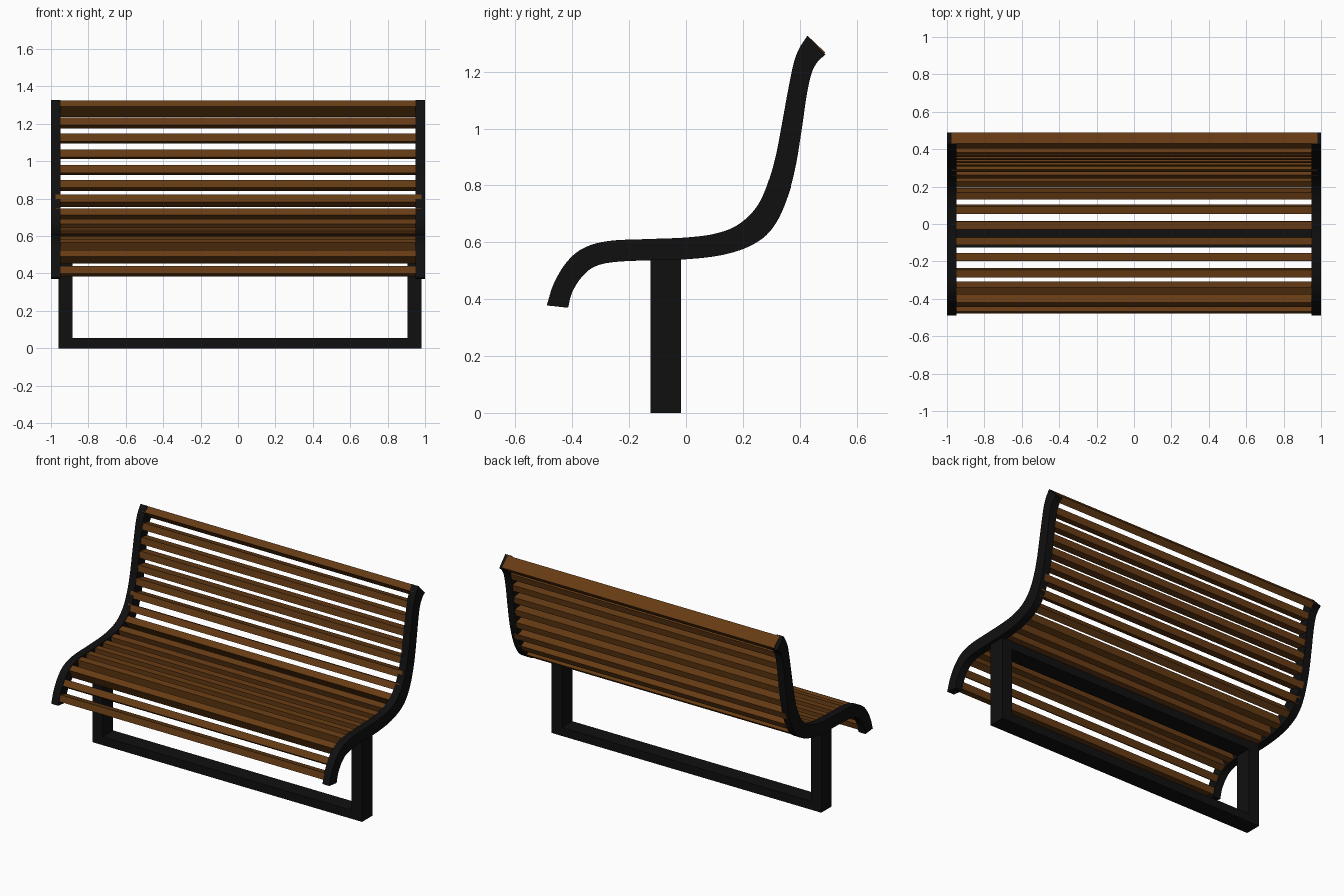
import bpy, bmesh
from mathutils import Vector

if "Cube" in bpy.data.objects:
    bpy.data.objects.remove(bpy.data.objects["Cube"])


def material(name, col):
    m = bpy.data.materials.new(name)
    m.diffuse_color = (*col, 1)
    m.use_nodes = True
    m.node_tree.nodes["Principled BSDF"].inputs["Base Color"].default_value = m.diffuse_color
    return m


BLACK = material("black metal", (0.005, 0.005, 0.005))
WOOD = material("brown wood", (0.135, 0.045, 0.007))

# Side profile: (upper y, upper z, lower y, lower z) from front lip to back tip
PAIRS = [
    (-.49, .378, -.415, .37), (-.465, .455, -.4, .425), (-.42, .53, -.365, .48),
    (-.36, .58, -.32, .515), (-.27, .605, -.25, .531), (-.12, .612, -.12, .537),
    (0, .617, .01, .541), (.1, .63, .13, .556), (.18, .66, .225, .587),
    (.245, .72, .295, .638), (.285, .8, .345, .725), (.315, .9, .382, .85),
    (.338, 1.02, .406, .99), (.36, 1.14, .425, 1.12), (.38, 1.235, .442, 1.195),
    (.4, 1.285, .463, 1.235), (.427, 1.327, .49, 1.26)]


def smooth_path(pts, steps=5):
    """Catmull-Rom through 4D points (both edges at once)."""
    p = [Vector(q) for q in pts]
    p = [2 * p[0] - p[1]] + p + [2 * p[-1] - p[-2]]
    out = []
    for i in range(1, len(p) - 2):
        a, b, c, d = p[i - 1:i + 3]
        for k in range(steps):
            t = k / steps
            out.append(.5 * (2 * b + (c - a) * t + (2 * a - 5 * b + 4 * c - d) * t * t
                             + (3 * b - a - 3 * c + d) * t ** 3))
    return out + [p[-2]]


PATH = smooth_path(PAIRS)
UP = [Vector((q[0], q[1])) for q in PATH]
LOW = [Vector((q[2], q[3])) for q in PATH]


def prism(name, upper, lower, x0, x1, mat, smooth=False):
    """Extrude a strip between two side edges from x0 to x1."""
    bm = bmesh.new()
    rings = [[bm.verts.new((x, *v)) for x, v in ((x0, u), (x1, u), (x1, l), (x0, l))]
             for u, l in zip(upper, lower)]
    for a, b in zip(rings, rings[1:]):
        for k in range(4):
            bm.faces.new((a[k], a[(k + 1) % 4], b[(k + 1) % 4], b[k]))
    bm.faces.new(rings[0])
    bm.faces.new(rings[-1])
    bmesh.ops.recalc_face_normals(bm, faces=bm.faces)
    me = bpy.data.meshes.new(name)
    bm.to_mesh(me)
    bm.free()
    me.materials.append(mat)
    ob = bpy.data.objects.new(name, me)
    bpy.context.collection.objects.link(ob)
    if smooth:
        bpy.ops.object.select_all(action='DESELECT')
        ob.select_set(True)
        bpy.context.view_layer.objects.active = ob
        bpy.ops.object.shade_smooth_by_angle()
    return ob


def box(name, x0, x1, y0, y1, z0, z1, mat):
    prism(name, [Vector((y0, z1)), Vector((y1, z1))],
          [Vector((y0, z0)), Vector((y1, z0))], x0, x1, mat)


# Curved side frames
prism("left_side_frame", UP, LOW, -1, -.95, BLACK, True)
prism("right_side_frame", UP, LOW, .95, 1, BLACK, True)

# Rectangular stand
box("left_post", -.96, -.885, -.125, -.018, 0, .545, BLACK)
box("right_post", .905, .98, -.125, -.018, 0, .545, BLACK)
box("floor_bar", -.885, .905, -.125, -.018, 0, .055, BLACK)
box("seat_bar", -.885, .905, -.125, -.018, .487, .54, BLACK)

# Slats spaced evenly along the middle of the profile
MID = [(u + l) / 2 for u, l in zip(UP, LOW)]
DIST = [0]
for a, b in zip(MID, MID[1:]):
    DIST.append(DIST[-1] + (b - a).length)


def at(s):
    i = max(k for k in range(len(DIST) - 1) if DIST[k] <= s)
    t = (s - DIST[i]) / (DIST[i + 1] - DIST[i])
    return (MID[i].lerp(MID[i + 1], t), (MID[i + 1] - MID[i]).normalized(),
            UP[i].lerp(UP[i + 1], t) - LOW[i].lerp(LOW[i + 1], t))


WIDTH = .042
START, END = .04, DIST[-1] - WIDTH / 2 + .003
COUNT = round((END - START) / .085) + 1
for n in range(COUNT):
    c, tan, across = at(START + (END - START) * n / (COUNT - 1))
    nor = Vector((-tan.y, tan.x)) * across.length * .44
    if n == COUNT - 1:
        nor = across * .47
    h = tan * WIDTH / 2
    prism(f"slat_{n + 1}", [c + nor - h, c + nor + h], [c - nor - h, c - nor + h],
          -.975, .98, WOOD)
